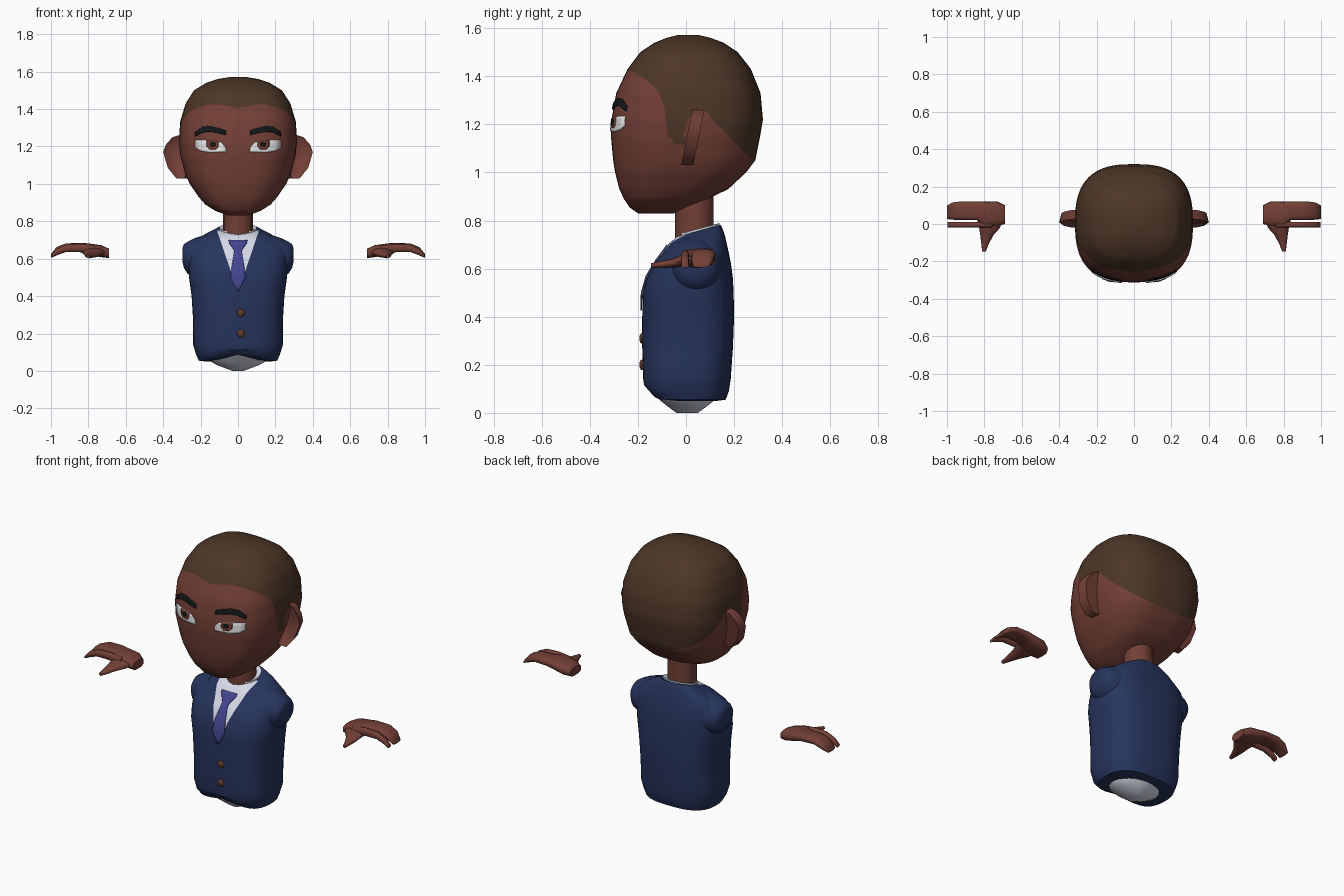
import bpy, bmesh, math
from mathutils import Vector
from mathutils.bvhtree import BVHTree

if "Cube" in bpy.data.objects:
    bpy.data.objects.remove(bpy.data.objects["Cube"])


def material(name, r, g, b):
    m = bpy.data.materials.new(name)
    m.use_nodes = True
    m.diffuse_color = (r, g, b, 1)
    node = m.node_tree.nodes["Principled BSDF"]
    node.inputs["Base Color"].default_value = (r, g, b, 1)
    node.inputs["Roughness"].default_value = 0.8
    return m


SKIN = material("skin brown", 0.17, 0.05, 0.037)
HAIR = material("hair brown", 0.075, 0.037, 0.02)
NAVY = material("vest navy", 0.02, 0.035, 0.11)
SHIRT = material("shirt white", 0.7, 0.74, 0.85)
TIE = material("tie blue", 0.055, 0.06, 0.27)
BLACK = material("brow black", 0.007, 0.009, 0.01)
WHITE = material("eye white", 0.85, 0.85, 0.85)
IRIS = material("iris brown", 0.19, 0.05, 0.03)
BUTTON = material("button brown", 0.1, 0.04, 0.025)


def finish(name, bm, mats, angle=50, fix=True):
    if fix:
        bmesh.ops.recalc_face_normals(bm, faces=bm.faces)
    mesh = bpy.data.meshes.new(name)
    bm.to_mesh(mesh)
    for m in mats:
        mesh.materials.append(m)
    mesh.shade_smooth()
    mesh.set_sharp_from_angle(angle=math.radians(angle))
    ob = bpy.data.objects.new(name, mesh)
    bpy.context.collection.objects.link(ob)
    return ob


def loft(sections, axis="z", sides=16, power=2.0, steps=1):
    """Skin superellipse sections (cx, cy, cz, a, b, slope)."""
    full = []
    for p, q in zip(sections, sections[1:]):
        full += [[u + (v - u) * i / steps for u, v in zip(p, q)] for i in range(steps)]
    full.append(sections[-1])
    bm = bmesh.new()
    rings = []
    for cx, cy, cz, a, b, slope in full:
        ring = []
        for i in range(sides):
            t = 2 * math.pi * i / sides
            c, s = math.cos(t), math.sin(t)
            u = a * math.copysign(abs(c) ** (2 / power), c)
            w = b * math.copysign(abs(s) ** (2 / power), s)
            off = {"z": (u, w, slope * w), "x": (0, u, w), "y": (u, 0, w)}[axis]
            ring.append(bm.verts.new(Vector((cx, cy, cz)) + Vector(off)))
        rings.append(ring)
    for r, q in zip(rings, rings[1:]):
        for i in range(sides):
            j = (i + 1) % sides
            bm.faces.new((r[i], r[j], q[j], q[i]))
    bm.faces.new(rings[0])
    bm.faces.new(rings[-1])
    return bm


def body(rows):
    """Rows of (z, front, back, half width, slope) to sections."""
    return [(0, (f + b) / 2, z, w, (b - f) / 2, s) for z, f, b, w, s in rows]


def paint(bm, rule, index):
    """Cut faces along rule = 0 and colour the positive side."""
    new = []
    for e in list(bm.edges):
        a, b = e.verts
        if rule(a.co) * rule(b.co) < 0:
            lo, hi = 0.0, 1.0
            for _ in range(12):
                mid = (lo + hi) / 2
                if rule(a.co.lerp(b.co, mid)) * rule(a.co) > 0:
                    lo = mid
                else:
                    hi = mid
            new.append(bmesh.utils.edge_split(e, a, min(max(lo, 0.02), 0.98))[1])
    bmesh.ops.connect_verts(bm, verts=new)
    for f in bm.faces:
        if rule(f.calc_center_median()) > 0:
            f.material_index = index


def plate(name, pairs, mat, surface, lift, side=1, n=6):
    """Thin sheet of (x, z) point pairs laid on the front of a surface."""
    bm = bmesh.new()
    rows = []
    for p, q in pairs:
        row = []
        for i in range(n + 1):
            x, z = (u + (v - u) * i / n for u, v in zip(p, q))
            hit = surface.ray_cast(Vector((x * side, -2, z)), Vector((0, 1, 0)))[0]
            row.append(bm.verts.new((x * side, (hit.y if hit else 0) - lift, z)))
        rows.append(row)
    for r, q in zip(rows, rows[1:]):
        for i in range(n):
            bm.faces.new((r[i], r[i + 1], q[i + 1], q[i]))
    bm.normal_update()
    if sum(f.normal.y for f in bm.faces) > 0:
        bmesh.ops.reverse_faces(bm, faces=bm.faces)
    ob = finish(name, bm, [mat], fix=False)
    mod = ob.modifiers.new("thickness", "SOLIDIFY")
    mod.thickness, mod.offset = 0.006, -1


# Head with hair cut along the hairline
head = loft(body([
    (0.83, -0.2, -0.05, 0.05, 0), (0.855, -0.235, 0.01, 0.12, 0), (0.89, -0.258, 0.09, 0.175, 0),
    (0.93, -0.277, 0.175, 0.21, 0), (1, -0.295, 0.25, 0.258, 0), (1.05, -0.303, 0.288, 0.28, 0),
    (1.15, -0.312, 0.308, 0.308, 0), (1.22, -0.31, 0.32, 0.315, 0), (1.33, -0.29, 0.31, 0.31, 0),
    (1.43, -0.243, 0.27, 0.28, 0), (1.5, -0.19, 0.215, 0.235, 0), (1.54, -0.13, 0.155, 0.17, 0),
    (1.56, -0.08, 0.1, 0.11, 0), (1.572, -0.03, 0.05, 0.04, 0)]), sides=72, power=2.7, steps=3)
HAIRLINE = [(-0.4, 1.43), (-0.24, 1.43), (-0.17, 1.39), (-0.12, 1.34), (-0.09, 1.28), (-0.075, 1.14),
            (-0.02, 1.13), (0.01, 1.23), (0.07, 1.27), (0.11, 1.22), (0.28, 1.05), (0.4, 1.03)]


def hair_rule(p):
    for (y0, z0), (y1, z1) in zip(HAIRLINE, HAIRLINE[1:]):
        if p.y <= y1:
            break
    line = z0 + (z1 - z0) * (p.y - y0) / (y1 - y0)
    if p.y < -0.15:
        line -= 0.025 * max(0, 1 - abs(p.x) / 0.13)
    return p.z - line


paint(head, hair_rule, 1)
face = BVHTree.FromBMesh(head)
finish("head", head, [SKIN, HAIR])
finish("neck", loft([(0, 0.035, z, 0.08, 0.08, 0) for z in (0.7, 0.95)]), [SKIN])

# Vest with shirt front showing in the V
vest = loft(body([
    (0.05, -0.1, 0.13, 0.17, 0), (0.055, -0.14, 0.165, 0.21, 0), (0.09, -0.17, 0.178, 0.225, 0),
    (0.14, -0.178, 0.186, 0.24, 0), (0.27, -0.182, 0.195, 0.24, 0), (0.4, -0.182, 0.2, 0.248, 0),
    (0.5, -0.18, 0.198, 0.262, 0), (0.56, -0.165, 0.195, 0.265, 0), (0.62, -0.135, 0.187, 0.265, 0),
    (0.67, -0.1, 0.175, 0.26, 0.07), (0.725, -0.07, 0.16, 0.18, 0.17), (0.757, -0.04, 0.145, 0.11, 0.27),
]), sides=48, power=2.7, steps=2)
for v in vest.verts:
    if v.co.z < 0.1 and v.co.y < -0.05:
        v.co.z += 0.03 * max(0, 1 - abs(v.co.x) / 0.17)
paint(vest, lambda p: min(0.34 * (p.z - 0.42) - abs(p.x), 0.03 - p.y), 1)
chest = BVHTree.FromBMesh(vest)
finish("vest", vest, [NAVY, SHIRT])
finish("shirt_collar", loft(body([
    (0.75, -0.035, 0.14, 0.1, 0.27), (0.766, -0.035, 0.14, 0.1, 0.27),
    (0.76, -0.03, 0.125, 0.085, 0.27)]), sides=32), [SHIRT])
finish("shirt_hem", loft([
    (0, 0.005, z, a, b, 0) for z, a, b in ((0.09, 0.17, 0.15), (0.05, 0.145, 0.11),
                                           (0.03, 0.11, 0.085), (0, 0.03, 0.045))], sides=24), [SHIRT])

# Tie and buttons
plate("tie", [((-w, z), (w, z)) for w, z in (
    (0.05, 0.7), (0.047, 0.685), (0.022, 0.65), (0.02, 0.64), (0.032, 0.57), (0.04, 0.5),
    (0.02, 0.46), (0.002, 0.425))], TIE, chest, 0.008)
for z in (0.31, 0.2):
    bm = bmesh.new()
    bmesh.ops.create_uvsphere(bm, u_segments=12, v_segments=8, radius=0.022)
    for v in bm.verts:
        v.co.y *= 0.5
    bmesh.ops.translate(bm, verts=bm.verts, vec=(0.015, -0.183, z))
    finish("button", bm, [BUTTON])

EYE = [(0.065, 1.172, 1.195), (0.09, 1.17, 1.222), (0.15, 1.168, 1.232), (0.2, 1.175, 1.235), (0.23, 1.195, 1.235)]
IRIS_SHAPE = [(0.105, 1.2, 1.224), (0.12, 1.184, 1.227), (0.15, 1.184, 1.232), (0.168, 1.2, 1.233)]
PUPIL = [(0.122, 1.203, 1.22), (0.135, 1.198, 1.225), (0.148, 1.203, 1.22)]
BROW = [(0.065, 1.262, 1.285), (0.1, 1.27, 1.298), (0.15, 1.28, 1.31), (0.19, 1.275, 1.306), (0.23, 1.255, 1.277)]
EAR = [(0.28, 1.24), (0.31, 1.262), (0.35, 1.25), (0.385, 1.21), (0.4, 1.17), (0.375, 1.085), (0.33, 1.03), (0.28, 1.03)]

for side, label in ((1, "left"), (-1, "right")):
    # Face details
    for part, shape, mat, lift in (("eye", EYE, WHITE, 0.006), ("iris", IRIS_SHAPE, IRIS, 0.008),
                                   ("pupil", PUPIL, BLACK, 0.01), ("eyebrow", BROW, BLACK, 0.008)):
        plate(f"{label}_{part}", [((x, a), (x, b)) for x, a, b in shape], mat, face, lift, side)

    # Ear: sheared plate with a hollow front
    bm = bmesh.new()
    front = bm.faces.new([bm.verts.new((x * side, 0.2 * (z - 1.03) - 0.02, z)) for x, z in EAR])
    back = bmesh.ops.extrude_face_region(bm, geom=[front], use_keep_orig=True)["geom"]
    for v in back:
        if isinstance(v, bmesh.types.BMVert):
            v.co.y += 0.05
            v.co.x -= side * 0.012
    bmesh.ops.recalc_face_normals(bm, faces=bm.faces)
    bmesh.ops.inset_region(bm, faces=[front], thickness=0.022, depth=-0.02)
    finish(f"{label}_ear", bm, [SKIN])

    # Shoulder stub
    finish(f"{label}_shoulder", loft([
        (side * x, 0.04, z, a, b, 0) for x, z, a, b in (
            (0.17, 0.62, 0.12, 0.11), (0.23, 0.605, 0.105, 0.105), (0.27, 0.605, 0.09, 0.085),
            (0.29, 0.615, 0.07, 0.062), (0.297, 0.62, 0.04, 0.035))], "x", 20), [NAVY])

    # Hand: palm with joined fingers, lower finger, thumb
    finish(f"{label}_palm", loft([
        (side * x, y, z, a, b, 0) for x, y, z, a, b in (
            (0.69, 0.05, 0.628, 0.05, 0.025), (0.73, 0.055, 0.64, 0.066, 0.032),
            (0.8, 0.052, 0.652, 0.068, 0.03), (0.835, 0.071, 0.659, 0.05, 0.025),
            (0.92, 0.071, 0.66, 0.05, 0.022), (0.97, 0.069, 0.64, 0.046, 0.022),
            (1, 0.063, 0.615, 0.036, 0.01))], "x", 16, 2.8), [SKIN])
    finish(f"{label}_finger", loft([
        (side * x, -0.004, z, 0.016, b, 0) for x, z, b in (
            (0.76, 0.645, 0.025), (0.84, 0.657, 0.022), (0.92, 0.655, 0.02),
            (0.97, 0.635, 0.018), (0.998, 0.613, 0.009))], "x", 10, 2.5), [SKIN])
    finish(f"{label}_thumb", loft([
        (side * x, y, z, a, b, 0) for x, y, z, a, b in (
            (0.77, 0.03, 0.64, 0.07, 0.025), (0.772, -0.02, 0.632, 0.056, 0.024),
            (0.787, -0.06, 0.622, 0.035, 0.018), (0.797, -0.11, 0.616, 0.019, 0.014),
            (0.802, -0.146, 0.613, 0.01, 0.009))], "y", 12), [SKIN])
